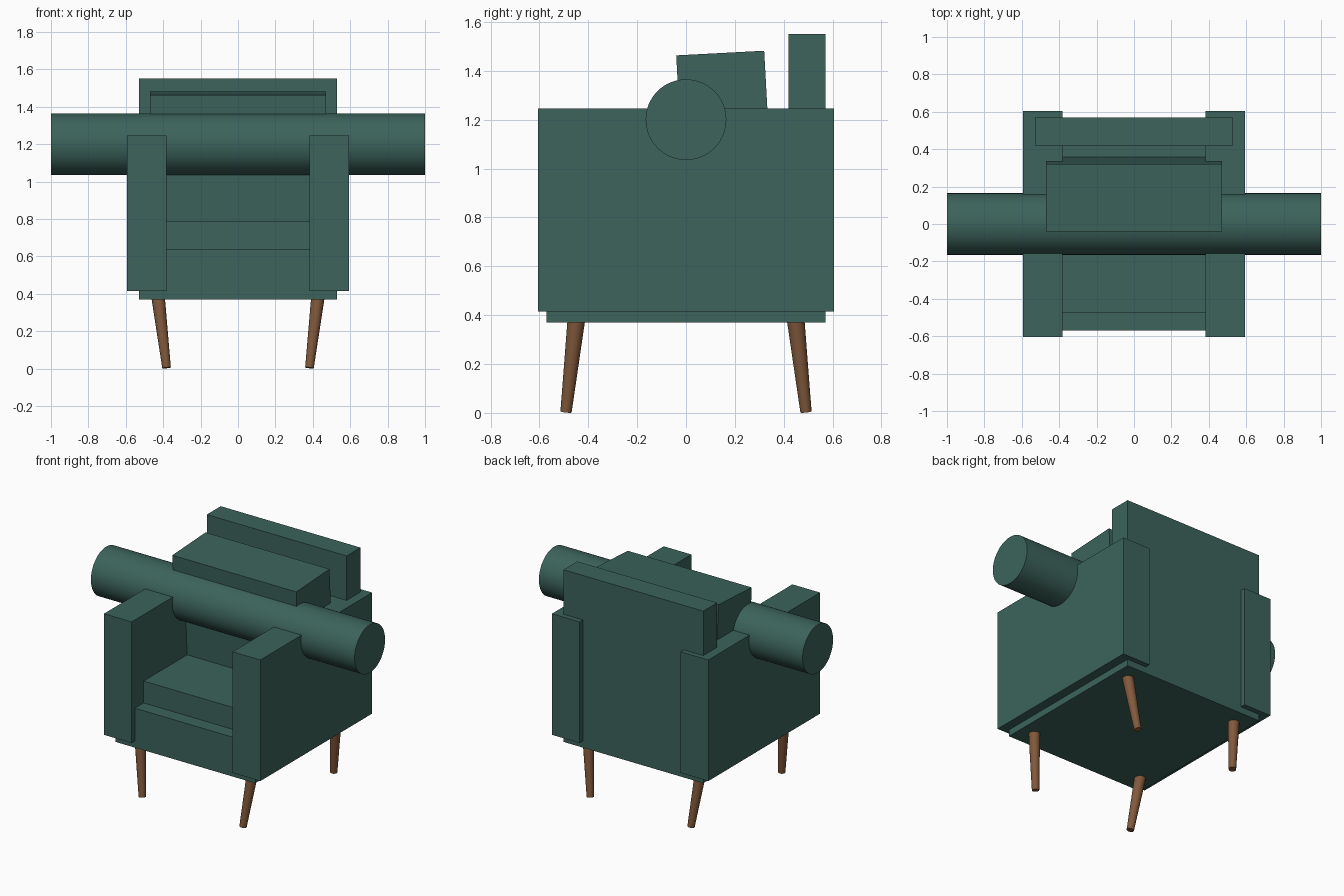
import bpy, bmesh
from mathutils import Vector

if "Cube" in bpy.data.objects:
    bpy.data.objects.remove(bpy.data.objects["Cube"])


def material(name, rgb):
    m = bpy.data.materials.new(name)
    m.diffuse_color = (*rgb, 1)
    m.use_nodes = True
    m.node_tree.nodes["Principled BSDF"].inputs["Base Color"].default_value = m.diffuse_color
    return m


fabric = material("green_fabric", (0.045, 0.125, 0.105))
wood = material("brown_wood", (0.22, 0.10, 0.045))


def side_profile(name, yz, x0, x1):
    """Extrude a (y, z) outline along x."""
    bm = bmesh.new()
    face = bm.faces.new([bm.verts.new((x0, y, z)) for y, z in yz])
    new = bmesh.ops.extrude_face_region(bm, geom=[face])["geom"]
    moved = [v for v in new if isinstance(v, bmesh.types.BMVert)]
    bmesh.ops.translate(bm, verts=moved, vec=(x1 - x0, 0, 0))
    bmesh.ops.recalc_face_normals(bm, faces=bm.faces)
    mesh = bpy.data.meshes.new(name)
    bm.to_mesh(mesh)
    bm.free()
    mesh.materials.append(fabric)
    ob = bpy.data.objects.new(name, mesh)
    bpy.context.collection.objects.link(ob)
    return ob


def rect(y0, y1, z0, z1):
    return [(y0, z0), (y1, z0), (y1, z1), (y0, z1)]


def rod(name, a, b, r_a, r_b, mat, sides):
    """Round bar from a to b, tapering from r_a to r_b."""
    a, b = Vector(a), Vector(b)
    axis = b - a
    bpy.ops.mesh.primitive_cone_add(vertices=sides, radius1=r_a, radius2=r_b,
                                    depth=axis.length, location=(a + b) / 2)
    ob = bpy.context.object
    ob.rotation_euler = axis.to_track_quat('Z', 'Y').to_euler()
    ob.name = name
    ob.data.materials.append(mat)
    bpy.ops.object.shade_smooth_by_angle()
    return ob


# Base and back frame, one L-shaped outline
side_profile("base_and_back", [(-0.57, 0.37), (0.57, 0.37), (0.57, 1.55),
                               (0.42, 1.55), (0.42, 0.64), (-0.57, 0.64)], -0.53, 0.53)

# Seat cushion
side_profile("seat_cushion", rect(-0.475, 0.42, 0.64, 0.79), -0.385, 0.385)

# Reclined back cushion
side_profile("back_cushion", [(-0.003, 0.77), (0.358, 0.787),
                              (0.32, 1.482), (-0.04, 1.463)], -0.47, 0.47)

# Arms
for side, x0, x1 in (("left", -0.593, -0.383), ("right", 0.383, 0.593)):
    side_profile(side + "_arm", rect(-0.605, 0.605, 0.415, 1.245), x0, x1)

# Long bolster lying across the arms
rod("bolster", (-1, 0, 1.2), (1, 0, 1.2), 0.165, 0.165, fabric, 64)

# Tapered, slanted legs
for sx in (-1, 1):
    for sy in (-1, 1):
        name = ("front" if sy < 0 else "back") + ("_left" if sx < 0 else "_right") + "_leg"
        rod(name, (sx * 0.382, sy * 0.491, 0.004), (sx * 0.427, sy * 0.449, 0.38),
            0.023, 0.036, wood, 24)
